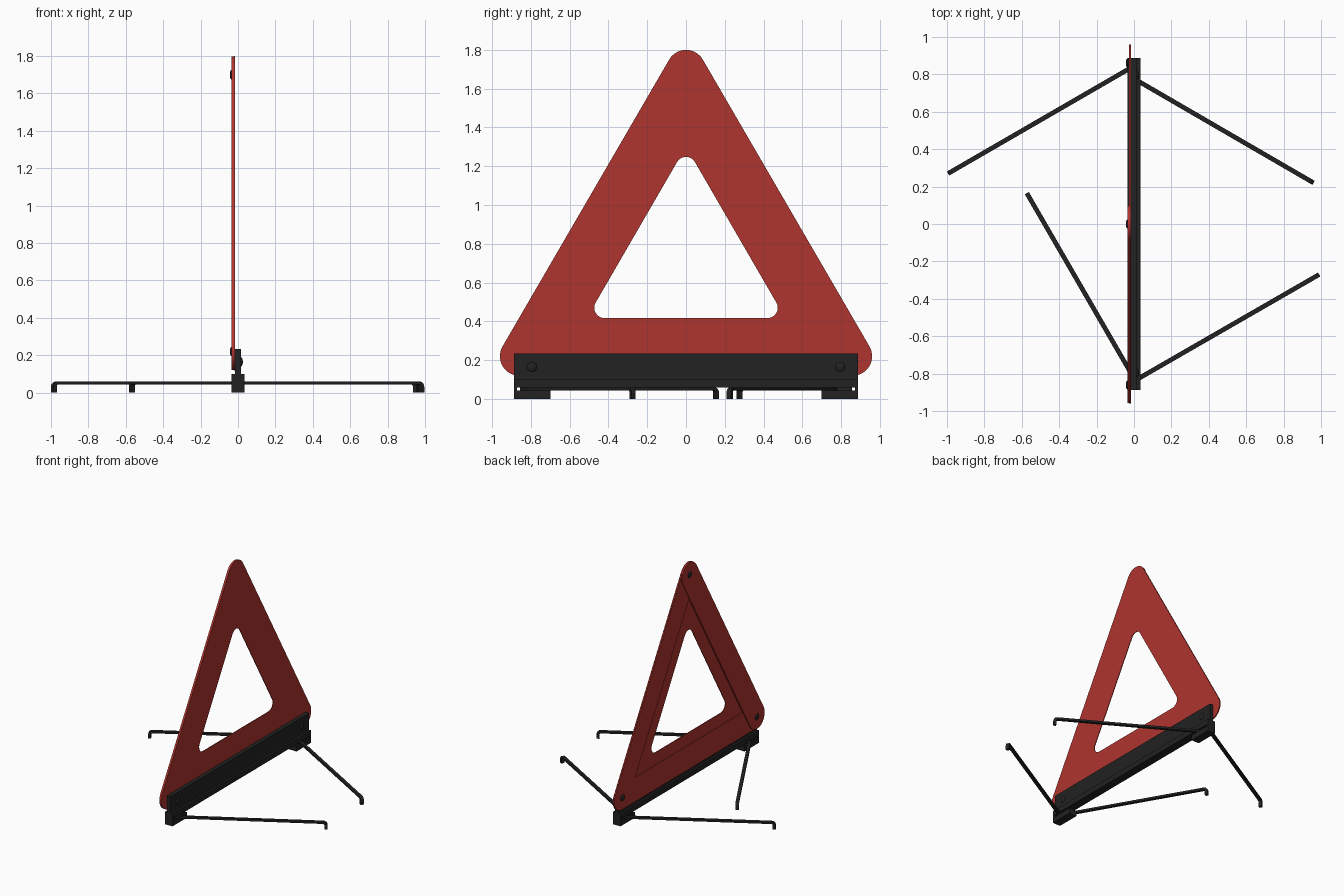
import bpy, bmesh
from math import sin, cos, pi, atan2, hypot
from mathutils import Matrix, Vector

if "Cube" in bpy.data.objects:
    bpy.data.objects.remove(bpy.data.objects["Cube"])


def material(name, color):
    m = bpy.data.materials.new(name)
    m.use_nodes = True
    m.diffuse_color = color
    m.node_tree.nodes["Principled BSDF"].inputs["Base Color"].default_value = color
    return m


RED = material("reflector red", (0.43, 0.035, 0.028, 1))
BLACK = material("black plastic", (0.016, 0.016, 0.016, 1))


def finish(bm, name, mat, smooth=False):
    bmesh.ops.recalc_face_normals(bm, faces=bm.faces)
    mesh = bpy.data.meshes.new(name)
    bm.to_mesh(mesh)
    bm.free()
    mesh.materials.append(mat)
    ob = bpy.data.objects.new(name, mesh)
    bpy.context.collection.objects.link(ob)
    if smooth:
        bpy.ops.object.select_all(action="DESELECT")
        ob.select_set(True)
        bpy.context.view_layer.objects.active = ob
        bpy.ops.object.shade_smooth_by_angle(angle=0.6)
    return ob


def rounded(centres, r, steps=10):
    """Outline around circles placed at counter-clockwise centres."""
    pts, n = [], len(centres)
    for i, c in enumerate(centres):
        a, b = centres[i - 1], centres[(i + 1) % n]
        start = atan2(c[1] - a[1], c[0] - a[0]) - pi / 2
        end = atan2(b[1] - c[1], b[0] - c[0]) - pi / 2
        turn = (end - start) % (2 * pi)
        for k in range(steps + 1):
            t = start + turn * k / steps
            pts.append((c[0] + r * cos(t), c[1] + r * sin(t)))
    return pts


def sheet(name, outline, x0, x1, mat, hole=None):
    """Flat plate in the YZ plane, with an optional matching hole."""
    bm = bmesh.new()
    outer = [bm.verts.new((x0, y, z)) for y, z in outline]
    if hole:
        inner = [bm.verts.new((x0, y, z)) for y, z in hole]
        for i in range(len(outer)):
            bm.faces.new((outer[i - 1], outer[i], inner[i], inner[i - 1]))
    else:
        bm.faces.new(outer)
    ext = bmesh.ops.extrude_face_region(bm, geom=bm.faces[:])
    moved = [g for g in ext["geom"] if isinstance(g, bmesh.types.BMVert)]
    bmesh.ops.translate(bm, verts=moved, vec=(x1 - x0, 0, 0))
    return finish(bm, name, mat, True)


def box(name, lo, hi, mat=BLACK):
    lo, hi = Vector(lo), Vector(hi)
    bm = bmesh.new()
    bmesh.ops.create_cube(bm, size=1, matrix=Matrix.Translation((lo + hi) / 2)
                          @ Matrix.Diagonal((*(hi - lo), 1)))
    return finish(bm, name, mat)


def rivet(name, x, y, z, side):
    """Domed rivet head facing along x."""
    bm = bmesh.new()
    bmesh.ops.create_uvsphere(bm, u_segments=20, v_segments=10, radius=1)
    for v in bm.verts:
        v.co = (x + side * 0.010 * v.co.z, y + 0.025 * v.co.x, z + 0.025 * v.co.y)
    return finish(bm, name, BLACK, True)


# Triangular reflector
corners = [(-0.86, 0.22), (0.86, 0.22), (0, 1.70)]
window = [(-0.42, 0.47), (0.42, 0.47), (0, 1.195)]
sheet("reflector_panel", rounded(corners, 0.10), -0.022, -0.0165, RED,
      rounded(window, 0.053))

# Folding arms layered on the rear face
for i, (name, back) in enumerate((("bottom_arm", -0.026), ("left_arm", -0.028),
                                  ("right_arm", -0.034))):
    sheet(name, rounded([corners[i], corners[(i + 1) % 3]], 0.0985),
          back, -0.021, RED)
for i, (y, z) in enumerate(corners):
    rivet(f"arm_rivet_{i + 1}", -0.034, y, z, -1)

# Base bar with stepped ledge
box("base_upright", (-0.0165, -0.887, 0.09), (0.016, 0.887, 0.235))
box("base_ledge", (-0.034, -0.887, 0.058), (0.034, 0.887, 0.10))
for side in (-1, 1):
    label = "left" if side > 0 else "right"
    rivet(f"base_rivet_{label}", 0.016, side * 0.795, 0.165, 1)
    # Foot block and the hinge spacer above it
    ys = sorted((side * 0.70, side * 0.887))
    box(f"foot_{label}", (-0.034, ys[0], 0), (0.034, ys[1], 0.043))
    ys = sorted((side * 0.71, side * 0.855))
    box(f"hinge_spacer_{label}", (-0.022, ys[0], 0.04), (0.022, ys[1], 0.06))
    ys = sorted((side * 0.872, side * 0.887))
    box(f"foot_end_{label}", (-0.034, ys[0], 0.04), (0.034, ys[1], 0.06))


def leg(name, pivot, tip):
    """Flat swing-out leg whose end bends down to the ground."""
    dx, dy = tip[0] - pivot[0], tip[1] - pivot[1]
    length, half = hypot(dx, dy), 0.0125
    R, r, thick = 0.030, 0.010, 0.022
    angles = [pi / 2 * k / 6 for k in range(7)]
    side = [(0, 0.044), (0, 0.060)]
    side += [(length - R + R * sin(a), 0.060 - R + R * cos(a)) for a in angles]
    side += [(length, 0), (length - thick, 0)]
    side += [(length - thick - r + r * cos(a), 0.044 - r + r * sin(a)) for a in angles]
    bm = bmesh.new()
    face = bm.faces.new([bm.verts.new((s, -half, z)) for s, z in side])
    ext = bmesh.ops.extrude_face_region(bm, geom=[face])
    moved = [g for g in ext["geom"] if isinstance(g, bmesh.types.BMVert)]
    bmesh.ops.translate(bm, verts=moved, vec=(0, 2 * half, 0))
    bmesh.ops.transform(bm, verts=bm.verts, matrix=Matrix.Translation((*pivot, 0))
                        @ Matrix.Rotation(atan2(dy, dx), 4, "Z"))
    return finish(bm, name, BLACK, True)


leg("back_right_leg", (0, 0.845), (-0.994, 0.27))
leg("back_left_leg", (0, 0.777), (0.960, 0.22))
leg("front_right_leg", (0, -0.825), (-0.573, 0.165))
leg("front_left_leg", (0, -0.840), (0.990, -0.27))
